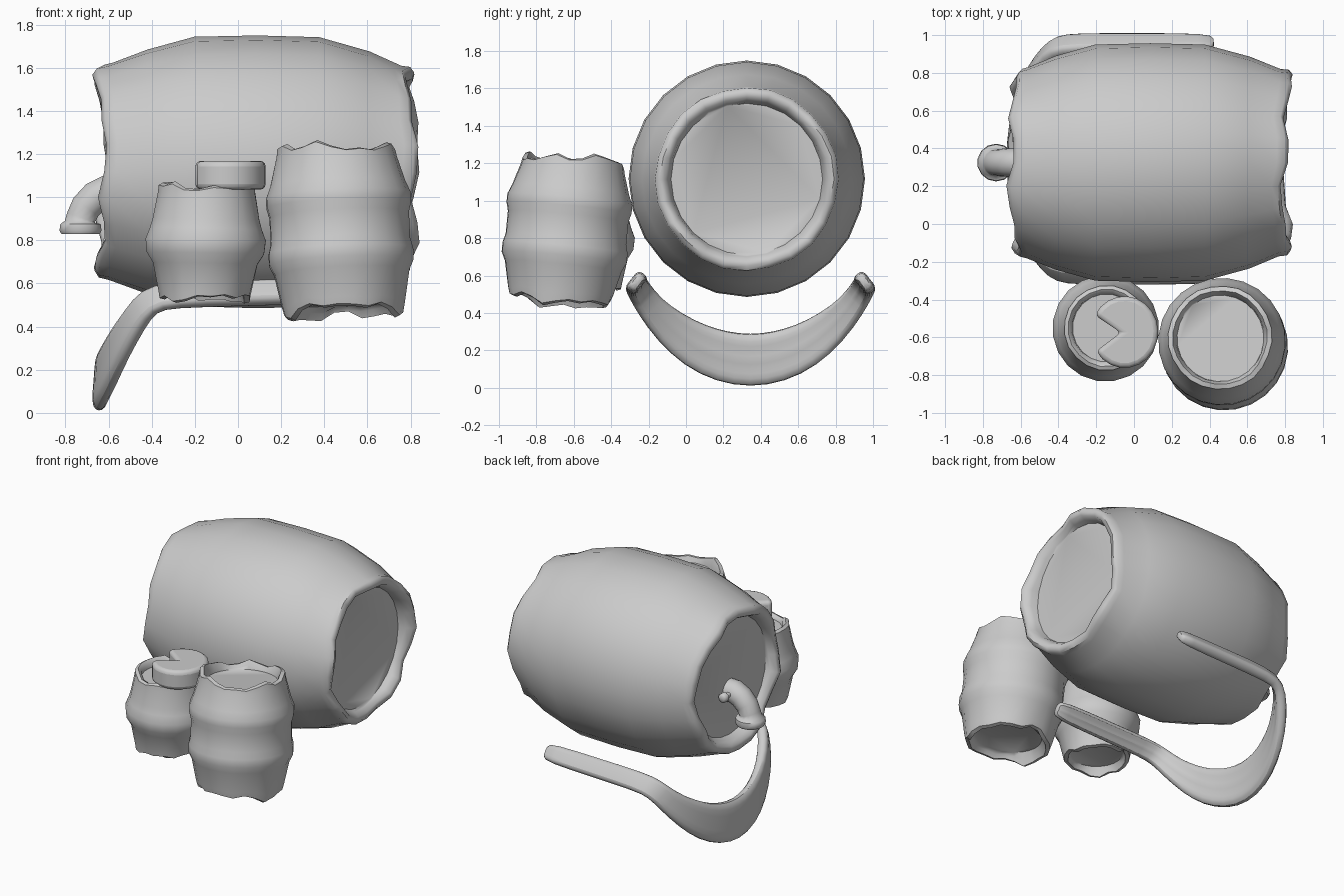
import bpy, bmesh, math, random
from mathutils import Vector

if "Cube" in bpy.data.objects:
    bpy.data.objects.remove(bpy.data.objects["Cube"])

random.seed(4)


def finish(name, bm, angle=50, bevel=0.0, subsurf=0):
    bmesh.ops.recalc_face_normals(bm, faces=bm.faces)
    me = bpy.data.meshes.new(name)
    bm.to_mesh(me)
    bm.free()
    ob = bpy.data.objects.new(name, me)
    bpy.context.collection.objects.link(ob)
    if bevel:
        m = ob.modifiers.new("bevel", 'BEVEL')
        m.width, m.segments, m.limit_method = bevel, 3, 'ANGLE'
    if subsurf:
        ob.modifiers.new("subsurf", 'SUBSURF').levels = subsurf
        ob.modifiers["subsurf"].render_levels = subsurf
    bpy.ops.object.select_all(action='DESELECT')
    ob.select_set(True)
    bpy.context.view_layer.objects.active = ob
    bpy.ops.object.shade_smooth_by_angle(angle=math.radians(angle))
    return ob


def loft(name, rings, **kw):
    """Skin a list of closed point rings and cap both ends."""
    bm = bmesh.new()
    vs = [[bm.verts.new(p) for p in ring] for ring in rings]
    n = len(vs[0])
    for a, b in zip(vs, vs[1:]):
        for i in range(n):
            j = (i + 1) % n
            bm.faces.new((a[i], a[j], b[j], b[i]))
    bm.faces.new(vs[0])
    bm.faces.new(vs[-1])
    return finish(name, bm, **kw)


def barrel(name, start, end, profile, wobble, n=24):
    """Revolve (fraction along axis, radius) with a hand-carved, uneven rim."""
    start, end = Vector(start), Vector(end)
    length = (end - start).length
    q = (end - start).to_track_quat('Z', 'Y')
    ph = [[random.uniform(0, 6.28) for _ in range(3)] for _ in range(2)]
    rings = []
    for k, (t, r) in enumerate(profile):
        p = ph[int(t > 0.5)]
        w = wobble * abs(2 * t - 1) ** 4 if 0 < k < len(profile) - 1 else 0
        ring = []
        for i in range(n):
            a = 2 * math.pi * i / n
            dz = w * (0.5 * math.sin(2 * a + p[0]) + 0.35 * math.sin(5 * a + p[1])
                      + 0.35 * math.sin(8 * a + p[2]))
            rr = r * (1 + 0.2 * w * math.sin(6 * a + p[1]))
            ring.append(start + q @ Vector((rr * math.cos(a), rr * math.sin(a), t * length + dz)))
        rings.append(ring)
    return loft(name, rings)


def tube(name, path, radii, n=14, **kw):
    path = [Vector(p) for p in path]
    rings = []
    for i, p in enumerate(path):
        d = path[min(i + 1, len(path) - 1)] - path[max(i - 1, 0)]
        side = Vector((0, 1, 0)) if abs(d.y) < 0.9 * d.length else Vector((1, 0, 0))
        up = d.cross(side).normalized()
        rings.append([p + radii[i] * (side * math.cos(2 * math.pi * k / n)
                                      + up * math.sin(2 * math.pi * k / n)) for k in range(n)])
    return loft(name, rings, **kw)


# Large cask lying along x, recessed heads at both ends
barrel("large_barrel", (-0.64, 0.325, 1.12), (0.81, 0.325, 1.115),
       [(.05, .405), (.03, .415), (.005, .435), (0, .465), (.012, .495), (.04, .505),
        (.15, .565), (.30, .625), (.5, .632), (.70, .625), (.86, .56), (.96, .495),
        (.988, .49), (1, .465), (.995, .435), (.97, .415), (.95, .405)], 0.04)

# Tall upright keg with two swollen bands, leaning slightly
barrel("tall_keg", (0.49, -0.675, 0.46), (0.455, -0.60, 1.22),
       [(.07, .215), (.04, .235), (0, .25), (.01, .275), (.06, .285), (.25, .315),
        (.31, .337), (.38, .337), (.44, .325), (.60, .325), (.66, .337), (.72, .337),
        (.79, .315), (.95, .28), (.99, .275), (1, .25), (.96, .235), (.93, .23)], 0.035)

# Short upright keg with one swollen middle band
barrel("short_keg", (-0.155, -0.555, 0.53), (-0.145, -0.55, 1.055),
       [(.08, .165), (.05, .175), (0, .185), (.01, .21), (.06, .215), (.31, .245),
        (.40, .275), (.52, .282), (.62, .262), (.70, .25), (.92, .228), (.98, .225),
        (1, .205), (.97, .185), (.92, .18)], 0.025, n=20)

# Round wedge-cut cheese resting on the short keg
bm = bmesh.new()
pts = [(-0.07, -0.575)]
for i in range(19):
    a = math.radians(-150 + 300 * i / 18 + 2)
    pts.append((-0.05 + 0.178 * math.cos(a), -0.572 + 0.19 * math.sin(a)))
lo = [bm.verts.new((x, y, 1.035)) for x, y in pts]
face = bm.faces.new(lo)
ext = bmesh.ops.extrude_face_region(bm, geom=[face])
for v in ext["geom"]:
    if isinstance(v, bmesh.types.BMVert):
        v.co.z = 1.168
finish("cut_cheese", bm, bevel=0.025)

# Tap spout with flared collar, and its small cross handle
tube("tap", [(-0.54, .325, 1.025), (-0.61, .325, 1.025), (-0.66, .325, 1.0), (-0.705, .325, .955),
             (-0.728, .325, .905), (-0.73, .325, .885), (-0.73, .325, .875), (-0.73, .325, .845),
             (-0.73, .325, .828)],
     [.08, .078, .076, .073, .07, .075, .096, .1, .09])
tube("tap_handle", [(-0.61, y, 1.03) for y in (.33, .43, .435, .465, .475)],
     [.018, .018, .032, .032, .02], n=10)

# Cradle strap: two side arms joined by a wide crescent; (outer edge, inner edge)
half = [((.425, -.285, .535), (.425, -.24, .595)),
        ((.40, -.305, .515), (.40, -.225, .615)),
        ((.0, -.305, .505), (.0, -.225, .605)),
        ((-.30, -.305, .495), (-.33, -.225, .60)),
        ((-.39, -.295, .475), (-.44, -.21, .57)),
        ((-.45, -.25, .39), (-.505, -.14, .48)),
        ((-.53, -.155, .25), (-.565, -.02, .395)),
        ((-.59, -.01, .115), (-.60, .10, .335)),
        ((-.635, .16, .03), (-.62, .22, .30)),
        ((-.65, .345, .0), (-.625, .345, .285))]
CY = 0.345
mirror = [tuple((x, 2 * CY - y, z) for x, y, z in s) for s in half[-2::-1]]
stations = [(Vector(o), Vector(i)) for o, i in half + mirror]
mids = [(o + i) / 2 for o, i in stations]
rings = []
for k, (o, i) in enumerate(stations):
    tan = mids[min(k + 1, len(mids) - 1)] - mids[max(k - 1, 0)]
    a = (i - o) / 2
    nrm = tan.cross(a).normalized() * (0.022 if k in (0, len(mids) - 1) else 0.038)
    rings.append([mids[k] + a * u + nrm * v for u, v in
                  ((1, .45), (.75, 1), (.3, .75), (0, 1), (-.3, .75), (-.75, 1), (-1, .45),
                   (-1, -.45), (-.75, -1), (0, -.9), (.75, -1), (1, -.45))])
loft("cradle_strap", rings, subsurf=1)
